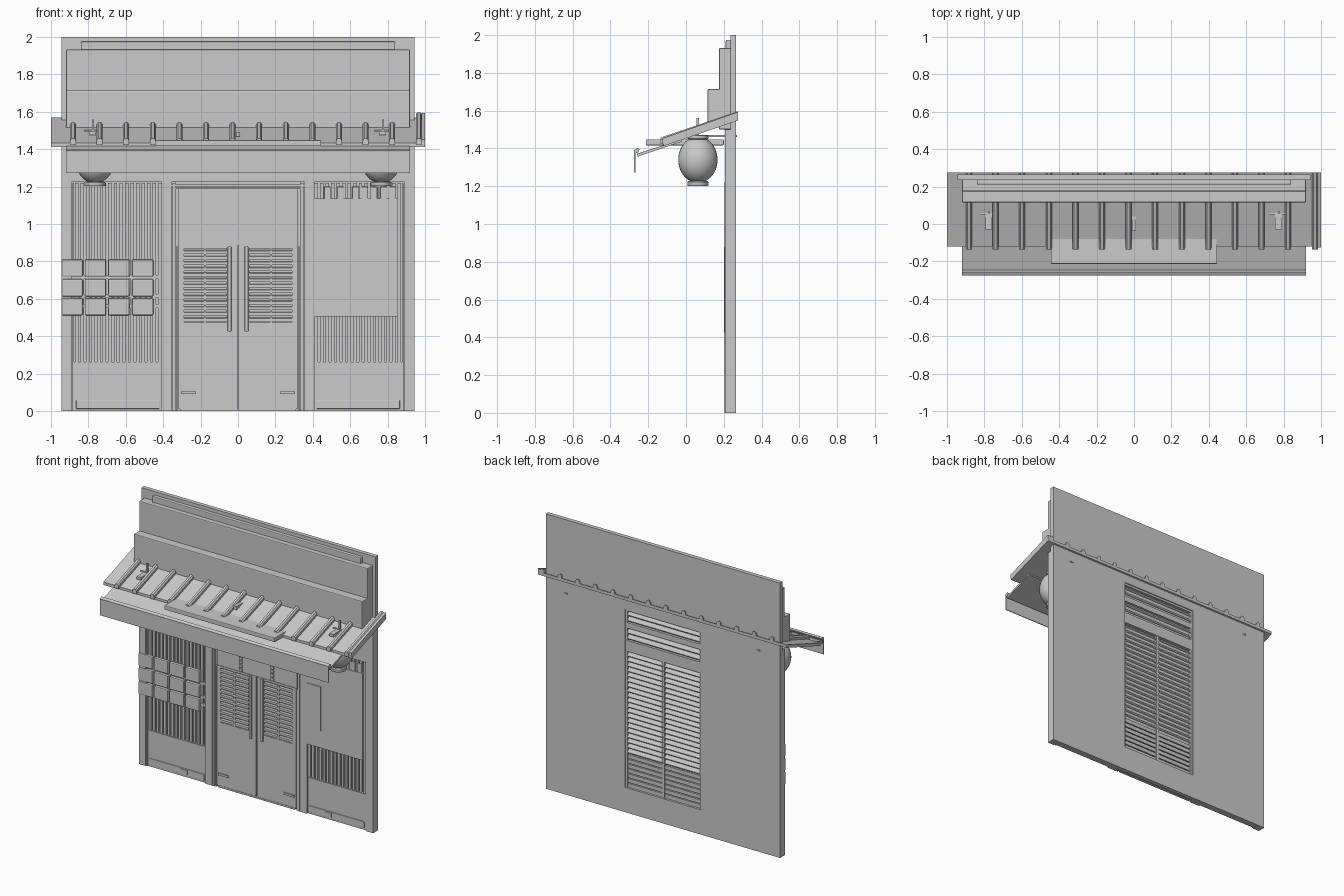
import bpy, bmesh, math
from mathutils import Vector


def mesh_obj(name, bm):
    bmesh.ops.recalc_face_normals(bm, faces=bm.faces)
    me = bpy.data.meshes.new(name)
    bm.to_mesh(me)
    bm.free()
    ob = bpy.data.objects.new(name, me)
    bpy.context.collection.objects.link(ob)
    return ob


def add_box(bm, x0, x1, y0, y1, z0, z1):
    v = bmesh.ops.create_cube(bm, size=1)['verts']
    for p in v:
        p.co = Vector(((x0 + x1) / 2 + p.co.x * (x1 - x0),
                       (y0 + y1) / 2 + p.co.y * (y1 - y0),
                       (z0 + z1) / 2 + p.co.z * (z1 - z0)))


def boxes(name, items, bevel=0):
    """One object made of several (x0, x1, y0, y1, z0, z1) boxes."""
    bm = bmesh.new()
    for b in items:
        add_box(bm, *b)
    ob = mesh_obj(name, bm)
    if bevel:
        m = ob.modifiers.new('edge', 'BEVEL')
        m.width, m.segments = bevel, 2
    return ob


def loft(name, ends):
    """Solid between two matching polygon ends."""
    bm = bmesh.new()
    a, b = [[bm.verts.new(p) for p in e] for e in ends]
    n = len(a)
    bm.faces.new(a)
    bm.faces.new(b[::-1])
    for i in range(n):
        bm.faces.new((a[i], a[(i + 1) % n], b[(i + 1) % n], b[i]))
    return mesh_obj(name, bm)


def prism(name, yz, x0, x1):
    return loft(name, [[(x, y, z) for y, z in yz] for x in (x0, x1)])


def lathe(name, profile, center, n=32):
    bm = bmesh.new()
    rings = [[bm.verts.new((center[0] + r * math.cos(2 * math.pi * i / n),
                            center[1] + r * math.sin(2 * math.pi * i / n), z))
              for i in range(n)] for r, z in profile]
    for a, b in zip(rings, rings[1:]):
        for i in range(n):
            bm.faces.new((a[i], a[(i + 1) % n], b[(i + 1) % n], b[i]))
    bm.faces.new(rings[0])
    bm.faces.new(rings[-1])
    ob = mesh_obj(name, bm)
    bpy.context.view_layer.objects.active = ob
    ob.select_set(True)
    bpy.ops.object.shade_smooth_by_angle(angle=math.radians(35))
    ob.select_set(False)
    return ob


def mirror(items):
    return items + [(-b[1], -b[0]) + tuple(b[2:]) for b in items]


# Wall slab with a rear opening behind the door
boxes('wall_slab', mirror([(-.943, -.305, .235, .265, 0, 2)]) + [
    (-.305, .305, .235, .265, 1.48, 2), (-.305, .305, .235, .265, 0, .18)])

# Pilasters, door posts and header beam
boxes('pilasters', mirror([(-.943, -.89, .207, .24, 0, 1.5),
                           (-.41, -.355, .207, .24, 0, 1.23)]))
boxes('post_trims', mirror([(-.885, -.878, .212, .24, 0, 1.22),
                            (-.35, -.335, .205, .24, 0, 1.22),
                            (-.33, -.322, .21, .24, .0, .88)]))
boxes('header_beam', [(-.9, .9, .207, .24, 1.225, 1.5)])

# Sign boards above the awning
boxes('upper_board', [(-.84, .84, .21, .24, 1.9, 1.975)], .006)
boxes('main_board', [(-.92, .92, .175, .24, 1.5, 1.932)], .006)
boxes('lower_board', [(-.92, .92, .115, .2, 1.51, 1.715)], .006)

# Ribbed side walls and their plinths
ribs = []
for i in range(16):
    x = -.872 + i * .0297
    ribs.append((x, x + .018, .222, .24, .26, 1.22))
boxes('wall_ribs', mirror(ribs))
boxes('base_panels', mirror([(-.878, -.41, .217, .24, .0, .262)]))
boxes('kick_boards', mirror([(-.865, -.42, .211, .22, .012, .06)]), .003)
boxes('kick_catches', mirror([(-.605, -.555, .205, .215, .022, .055)]))

# Grid of small boxes on the left
boxes('wall_boxes', [(x, x + .113, .2, .225, z, z + .092)
                     for x in (-.943, -.819, -.693, -.566)
                     for z in (.512, .613, .718)], .006)
boxes('box_rails', [(-.93, -.42, .218, .226, z, z + .02) for z in (.55, .607, .706)])

# Notice panel on the right
boxes('notice_panel', [(.41, .855, .21, .235, .505, 1.135)])
boxes('side_notice', [(.41, .52, .204, .212, .63, .952)])
boxes('notice_tabs', [(x, x + .035, .213, .224, 1.13, 1.2)
                      for x in (.46, .53, .61, .66, .71, .76, .81)], .004)

# Double door with louvred windows
leaf = [(-.318, -.004, .213, .226, .012, .475), (-.318, -.29, .213, .226, .475, .885),
        (-.062, -.004, .213, .226, .475, .885), (-.29, -.062, .213, .226, .87, .885),
        (-.182, -.172, .21, .226, .475, .87)]
boxes('door_leaves', mirror(leaf))
boxes('door_back_sheet', [(-.335, .335, .226, .232, .0, 1.225)])
boxes('door_top_panel', [(-.322, .322, .217, .228, .885, 1.19)])
for sx in (-1, 1):
    for i in range(13):
        z = .48 + i * .03
        xs = sorted((sx * .29, sx * .062))
        prism('window_louvre', [(.212, z), (.225, z + .014), (.225, z + .02), (.212, z + .016)], *xs)
boxes('door_handles', mirror([(-.055, -.036, .201, .214, .425, .88)]), .003)
boxes('door_stops', mirror([(-.305, -.225, .204, .214, .09, .105)]))
boxes('door_rails', [(-.395, .39, .204, .214, 1.2, 1.212),
                     (-.345, .345, .208, .226, 1.187, 1.196),
                     (-.31, .31, .21, .228, 0, .012)])
boxes('hanging_beads', mirror([(-.138, -.114, .209, .219, .89 + i * .028, .91 + i * .028)
                               for i in range(10)]))

# Rear louvres and transoms inside the wall opening
boxes('rear_frame', [(-.305, .305, .236, .258, 1.34, 1.38), (-.305, .305, .236, .258, 1.17, 1.25),
                     (-.305, .305, .236, .258, 1.465, 1.48), (-.008, .012, .236, .256, .18, 1.17),
                     (-.305, -.292, .236, .258, .18, 1.48), (.292, .305, .236, .258, .18, 1.48)])
boxes('rear_lower_panel', [(-.3, .3, .236, .25, .18 + i * .035, .208 + i * .035) for i in range(7)])
for z in [.43 + i * .037 for i in range(20)] + [1.26, 1.3, 1.39, 1.43]:
    prism('rear_louvre', [(.238, z + .018), (.255, z), (.257, z + .006), (.24, z + .03)], -.295, .295)
boxes('transom_back', [(-.305, .305, .23, .236, 1.2, 1.48)])

# Sloping awning with ribs
prism('awning_sheet', [(-.12, 1.412), (.275, 1.548), (.275, 1.57), (-.12, 1.434)], -1, 1)
section = [(-.016, 0), (-.016, .022), (-.008, .034), (.008, .034), (.016, .022), (.016, 0)]
for i in range(14):
    x = -.882 + i * .1422
    loft('awning_rib', [[(x + u, y, z + w) for u, w in section]
                        for y, z in ((-.135, 1.423), (.275, 1.563))])
boxes('awning_end_rail', [])
loft('awning_edge', [[(x, y, z + w) for x, w in ((.982, 0), (1, 0), (1, .03), (.982, .03))]
                     for y, z in ((-.125, 1.423), (.275, 1.563))])
boxes('awning_shelf', [(-.445, .445, -.213, .2, 1.416, 1.448)], .005)

# Front flap: lower sheet, rail and hanging fascia
prism('flap_sheet', [(-.255, 1.357), (-.02, 1.437), (-.02, 1.449), (-.26, 1.372)], -.92, .92)
prism('flap_rail', [(-.272 + .0, 1.372), (-.252, 1.38), (-.246, 1.395), (-.256, 1.402), (-.275, 1.392)], -.92, .92)
boxes('fascia', [(-.92, .92, -.274, -.268, 1.272, 1.39)])

# Round lanterns with caps and brackets
for sx in (-1, 1):
    c = (sx * .765, .063)
    prof = [(.104 * math.sin(t), 1.34 - .122 * math.cos(t))
            for t in [.35 + (math.pi - .7) * k / 20 for k in range(21)]]
    lathe('lantern', prof, c)
    lathe('lantern_bottom_cap', [(.054, 1.202), (.056, 1.206), (.056, 1.222), (.05, 1.228)], c)
    lathe('lantern_top_cap', [(.05, 1.448), (.056, 1.453), (.056, 1.468), (.05, 1.472)], c)
    x = sx * .775
    boxes('lantern_bracket', [(x - .006, x + .006, .055, .068, 1.46, 1.56),
                              (x - .045, x + .045, .052, .06, 1.492, 1.502),
                              (x - .02, x + .015, -.03, .06, 1.475, 1.495),
                              (x - .006, x + .006, .06, .27, 1.46, 1.47),
                              (x - .006, x + .02, .262, .27, 1.46, 1.466)])
boxes('centre_bracket', [(-.012, .012, -.035, .04, 1.468, 1.492)])
